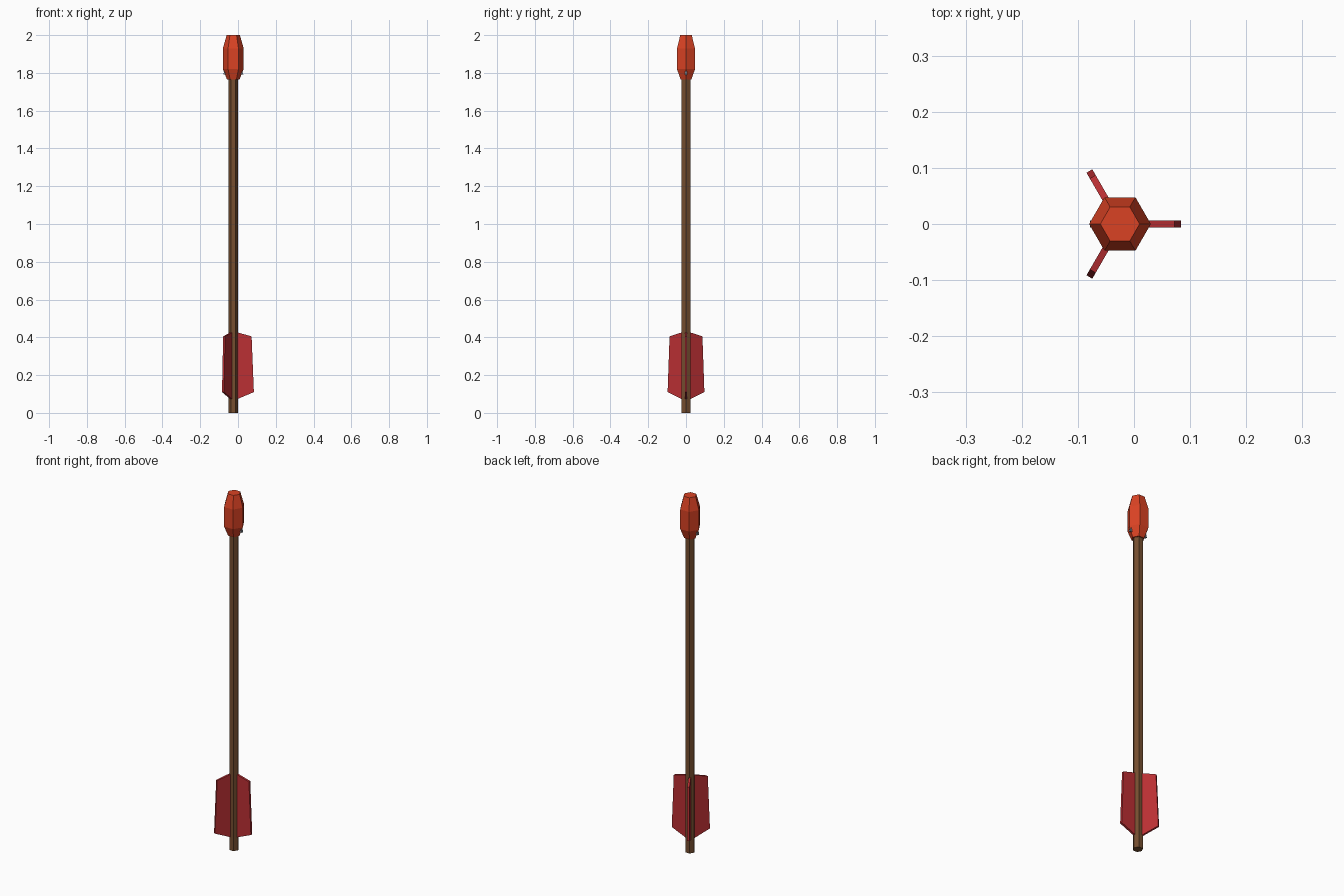
import bpy, bmesh, math
from mathutils import Matrix

if "Cube" in bpy.data.objects:
    bpy.data.objects.remove(bpy.data.objects["Cube"])

CX = -0.025  # arrow axis, so the three-fin outline is centred


def material(name, rgb):
    m = bpy.data.materials.new(name)
    m.diffuse_color = (*rgb, 1)
    m.use_nodes = True
    m.node_tree.nodes["Principled BSDF"].inputs["Base Color"].default_value = m.diffuse_color
    return m


wood = material("brown wood", (0.18, 0.078, 0.03))
red = material("feather red", (0.50, 0.029, 0.034))
orange = material("orange red", (0.70, 0.055, 0.017))
steel = material("grey steel", (0.25, 0.28, 0.32))


def add_object(name, bm, mat):
    bmesh.ops.recalc_face_normals(bm, faces=bm.faces)
    me = bpy.data.meshes.new(name)
    bm.to_mesh(me)
    bm.free()
    me.materials.append(mat)
    ob = bpy.data.objects.new(name, me)
    ob.location.x = CX
    bpy.context.collection.objects.link(ob)


def hex_lathe(name, rings, mat):
    """Capped six-sided body from (radius, z) rings."""
    bm = bmesh.new()
    loops = [[bm.verts.new((r * math.cos(i * math.pi / 3), r * math.sin(i * math.pi / 3), z))
              for i in range(6)] for r, z in rings]
    for a, b in zip(loops, loops[1:]):
        for i in range(6):
            j = (i + 1) % 6
            bm.faces.new((a[i], a[j], b[j], b[i]))
    bm.faces.new(loops[0][::-1])
    bm.faces.new(loops[-1])
    add_object(name, bm, mat)


def plate(name, profile, thickness, mat, angle=0):
    """Flat (x, z) outline given thickness along y, turned about the axis."""
    bm = bmesh.new()
    f = bm.faces.new([bm.verts.new((x, -thickness / 2, z)) for x, z in profile])
    ext = bmesh.ops.extrude_face_region(bm, geom=[f], use_keep_orig=True)
    moved = [v for v in ext["geom"] if isinstance(v, bmesh.types.BMVert)]
    bmesh.ops.translate(bm, verts=moved, vec=(0, thickness, 0))
    bm.transform(Matrix.Rotation(angle, 4, "Z"))
    add_object(name, bm, mat)


# Shaft and wrapped head
hex_lathe("shaft", [(0.026, 0), (0.026, 1.80)], wood)
hex_lathe("head_wrap", [(0.033, 1.765), (0.055, 1.82), (0.055, 1.93), (0.035, 2.0)], orange)

# Steel point buried in the wrap, only its barbs showing
plate("steel_point", [(-0.053, 1.79), (0, 1.80), (0.053, 1.79), (0.043, 1.83), (0, 1.995), (-0.043, 1.83)],
      0.012, steel)

# Three tail fins
for k in range(3):
    plate(f"fin_{k + 1}", [(0.015, 0.07), (0.026, 0.075), (0.109, 0.11), (0.097, 0.405), (0.026, 0.425), (0.015, 0.425)],
          0.012, red, k * math.tau / 3)
